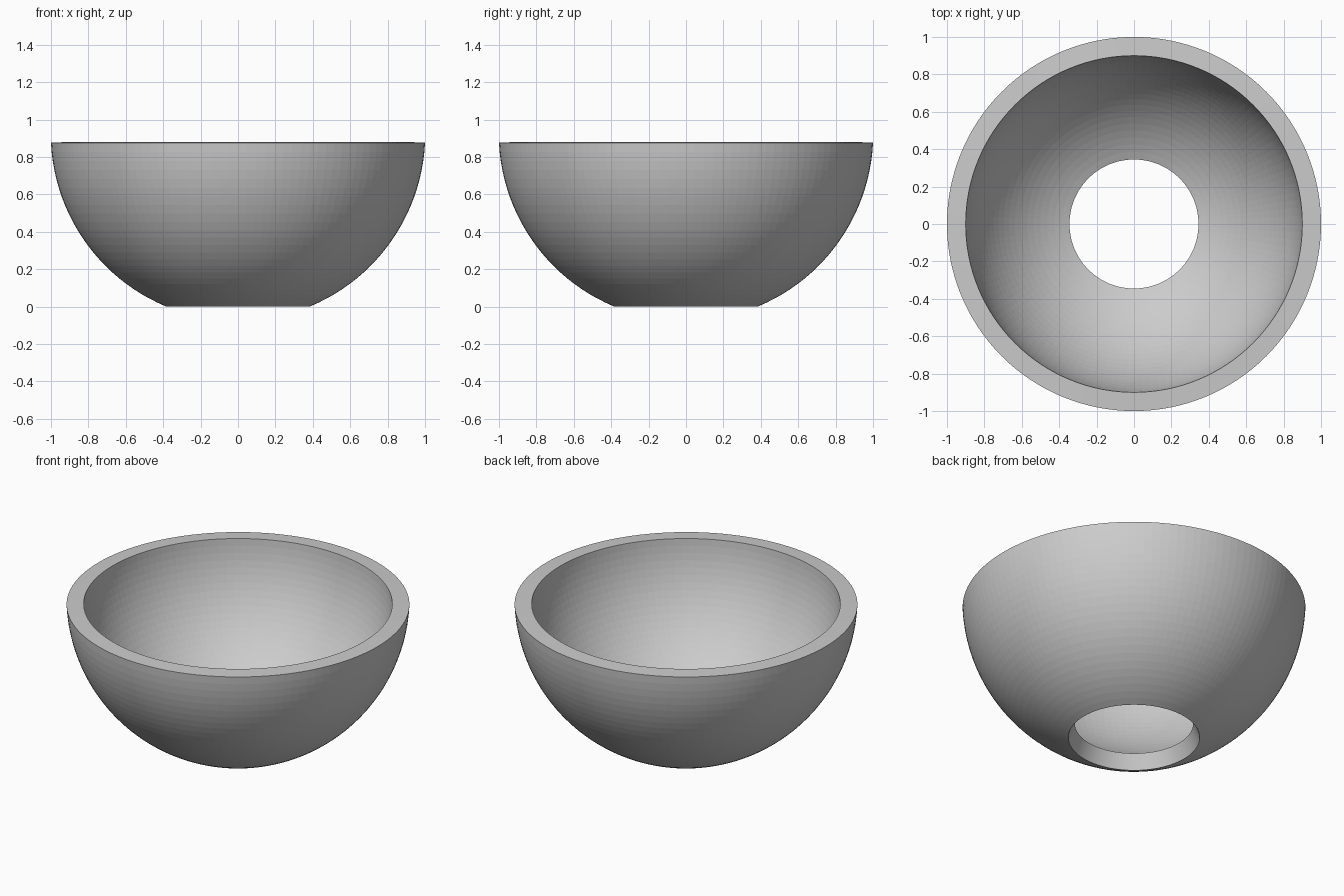
import bpy, bmesh
from math import sin, cos, pi

if "Cube" in bpy.data.objects:
    bpy.data.objects.remove(bpy.data.objects["Cube"])

SEGMENTS = 128
RING_STEP = pi / 64          # latitude step of the sphere
FIRST, LAST = 8, 31          # bottom opening ring, rim ring
R_OUT = 1 / sin(LAST * RING_STEP)
R_IN = 0.9 * R_OUT
CENTRE_Z = R_OUT * cos(FIRST * RING_STEP)


def ring_point(radius, i):
    a = i * RING_STEP
    return radius * sin(a), CENTRE_Z - radius * cos(a)


# Closed wall profile: up the outside, down the inside
profile = [ring_point(R_OUT, i) for i in range(FIRST, LAST + 1)]
profile += [ring_point(R_IN, i) for i in range(LAST, FIRST - 1, -1)]

# Revolve the profile around z
bm = bmesh.new()
rings = []
for r, z in profile:
    rings.append([bm.verts.new((r * cos(2 * pi * k / SEGMENTS),
                                r * sin(2 * pi * k / SEGMENTS), z))
                  for k in range(SEGMENTS)])
for j, lower in enumerate(rings):
    upper = rings[(j + 1) % len(rings)]
    for k in range(SEGMENTS):
        n = (k + 1) % SEGMENTS
        bm.faces.new((lower[k], lower[n], upper[n], upper[k]))
bmesh.ops.recalc_face_normals(bm, faces=bm.faces)

# Open-bottomed bowl, flat shaded
mesh = bpy.data.meshes.new("bowl")
bm.to_mesh(mesh)
bm.free()
bowl = bpy.data.objects.new("bowl", mesh)
bpy.context.collection.objects.link(bowl)
